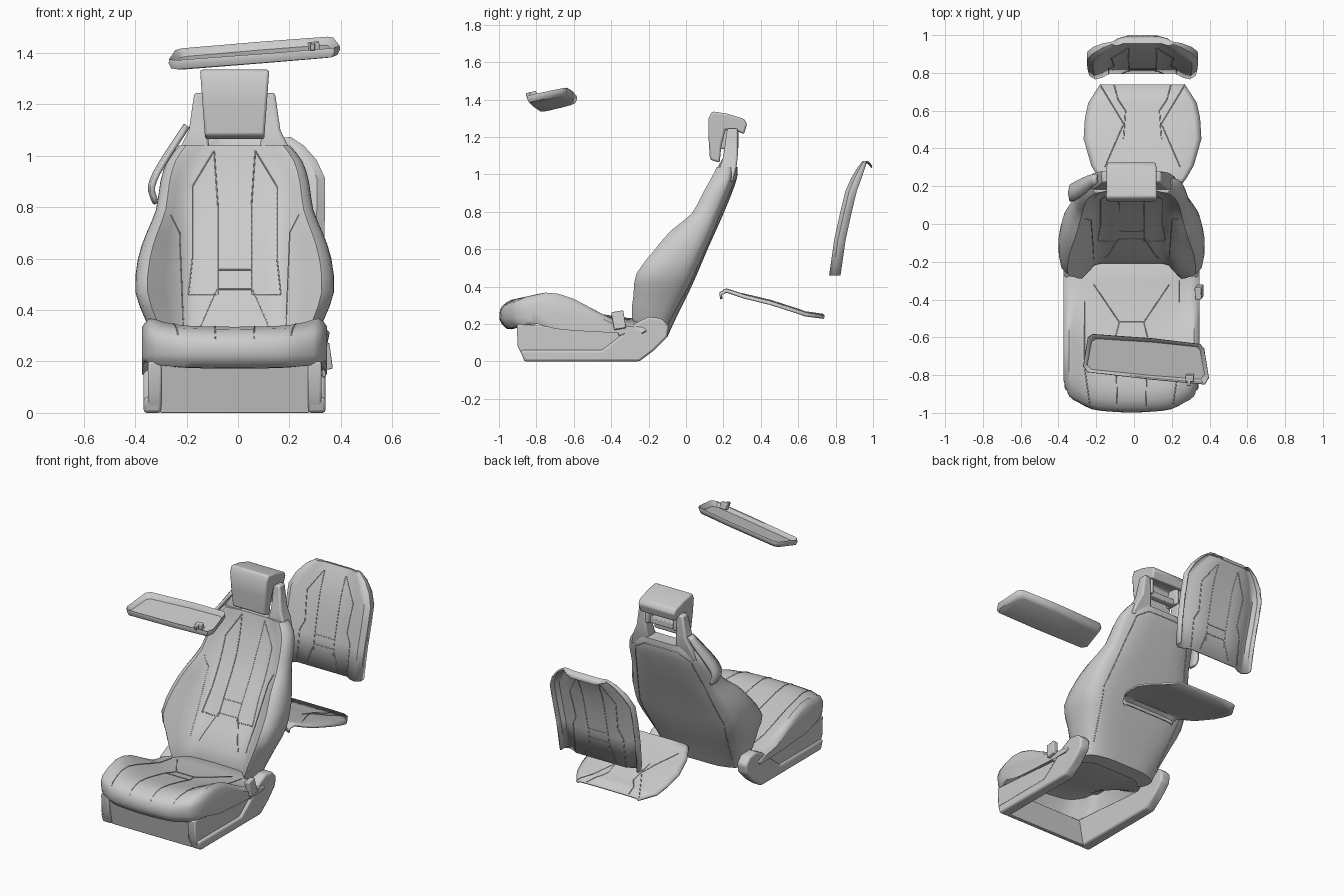
import bpy, bmesh
from math import radians
from mathutils import Vector as V
from mathutils.bvhtree import BVHTree

if "Cube" in bpy.data.objects:
    bpy.data.objects.remove(bpy.data.objects["Cube"])

CX, RX = -0.013, 0.045          # centre lines of the front seat and the rear pads


def spline(pts, n, cyclic=False):
    """Catmull-Rom points through pts, n steps per span."""
    if n == 1:
        return list(pts)
    k, out = len(pts), []
    get = (lambda i: pts[i % k]) if cyclic else (lambda i: pts[max(0, min(k - 1, i))])
    for i in range(k if cyclic else k - 1):
        a, b, c, d = get(i - 1), get(i), get(i + 1), get(i + 2)
        for s in range(n):
            t = s / n
            out.append(0.5 * (2 * b + (c - a) * t + (2 * a - 5 * b + 4 * c - d) * t * t
                              + (3 * b - a - 3 * c + d) * t ** 3))
    return out if cyclic else out + [pts[-1]]


def loft(name, rings, rows=1, around=1, closed=True, solid=0, bevel=0, angle=40):
    """Skin a list of rings; closed rings get end caps, open ones get thickness."""
    rings = [spline([V(p) for p in r], around, closed) for r in rings]
    cols = [spline(list(c), rows) for c in zip(*rings)]
    bm = bmesh.new()
    grid = [[bm.verts.new(p) for p in c] for c in cols]
    n = len(grid)
    for i in range(n if closed else n - 1):
        a, b = grid[i], grid[(i + 1) % n]
        for j in range(len(a) - 1):
            bm.faces.new((a[j], b[j], b[j + 1], a[j + 1]))
    if closed:
        bm.faces.new([c[0] for c in grid])
        bm.faces.new([c[-1] for c in grid])
    bmesh.ops.recalc_face_normals(bm, faces=bm.faces)
    me = bpy.data.meshes.new(name)
    bm.to_mesh(me)
    bm.free()
    ob = bpy.data.objects.new(name, me)
    bpy.context.collection.objects.link(ob)
    if solid:
        m = ob.modifiers.new("thickness", 'SOLIDIFY')
        m.thickness, m.offset = solid, 0
    if bevel:
        m = ob.modifiers.new("bevel", 'BEVEL')
        m.width, m.segments, m.limit_method = bevel, 2, 'ANGLE'
    bpy.ops.object.select_all(action='DESELECT')
    ob.select_set(True)
    bpy.context.view_layer.objects.active = ob
    bpy.ops.object.shade_smooth_by_angle(angle=radians(angle))
    return ob


def extrude_x(name, profile, x0, x1, bevel=0.008):
    return loft(name, [[(x, y, z) for y, z in profile] for x in (x0, x1)], bevel=bevel)


def box(name, c, s, rot=(0, 0, 0), bevel=0.005):
    x, y, z = (v / 2 for v in s)
    ob = loft(name, [[(-x, -y, h), (x, -y, h), (x, y, h), (-x, y, h)] for h in (-z, z)], bevel=bevel)
    ob.location, ob.rotation_euler = c, rot
    return ob


def mirror(half):
    """Full ring from a half section that starts and ends on x = 0."""
    return half + [(-x, y) for x, y in reversed(half[1:-1])]


def seams(name, target, lines, cx, axis, sign):
    """Thin seam cords dropped onto target, mirrored about cx."""
    tree = BVHTree.FromObject(target, bpy.context.evaluated_depsgraph_get())
    cu = bpy.data.curves.new(name, 'CURVE')
    cu.dimensions, cu.bevel_depth, cu.bevel_resolution = '3D', 0.0024, 0
    d = V((0, 0, 0))
    d[axis] = sign
    for line in lines:
        for side in (1, -1):
            flat = [V((cx + side * a, b)) for a, b in line]
            pts = [p.lerp(q, t / 14) for p, q in zip(flat, flat[1:]) for t in range(15)]
            hits = [tree.ray_cast((V((p.x, 0, p.y)) if axis == 1 else V((p.x, p.y, 0))) - 3 * d, d)
                    for p in pts]
            hits = [h[0] - h[1] * (.0016 if h[1].dot(d) > 0 else -.0016) for h in hits if h[0]]
            if len(hits) > 1:
                sp = cu.splines.new('POLY')
                sp.points.add(len(hits) - 1)
                for pt, h in zip(sp.points, hits):
                    pt.co = (*h, 1)
    bpy.context.collection.objects.link(bpy.data.objects.new(name, cu))


# Front backrest: z, half width, centre front y, bolster front y, back y
rings = []
for z, w, yc, yb, bk in [(.13, .26, -.20, -.25, -.10), (.24, .30, -.21, -.29, -.05),
                         (.36, .345, -.16, -.28, .01), (.47, .385, -.085, -.265, .06),
                         (.60, .375, -.01, -.165, .115), (.70, .342, .05, -.08, .16),
                         (.79, .305, .095, .03, .20), (.90, .288, .14, .09, .245),
                         (.98, .262, .165, .135, .272), (1.04, .215, .18, .165, .275)]:
    k, t = min(1, w / .3), bk - yb
    half = [(0, yc), (.12 * k, yc), (.2 * k, yc - .008), (.88 * w, yb), (w, yb + .3 * t),
            (.98 * w, yb + .65 * t), (.88 * w, bk - .03), (.55 * w, bk - .003), (0, bk)]
    rings.append([(CX + x, y, z) for x, y in mirror(half)])
back = loft("backrest", rings, 2, 2)
panel = [[(.08, 1.02), (.065, .8), (.065, .46)], [(.08, 1.02), (.165, .88), (.165, .6), (.18, .46), (.07, .46)],
         [(0, .556), (.065, .556)], [(0, .48), (.065, .48)], [(.07, .48), (.14, .32)]]
seams("backrest_seams", back, panel + [[(.25, .77), (.215, .7), (.2, .33)]], CX, 1, 1)
seams("back_panel_seam", back, [[(0, 1.0), (.12, 1.0), (.2, .95), (.23, .82), (.3, .5), (.25, .2)]], CX, 1, -1)

# Headrest supports, crossbar and pad
for s, tag in ((1, "right"), (-1, "left")):
    loft("headrest_support_" + tag,
         [[(CX + s * a, f, z), (CX + s * b, f, z), (CX + s * b, r, z), (CX + s * a, r, z)]
          for z, a, b, f, r in [(.96, .1, .235, .19, .25), (1.04, .1, .208, .182, .27),
                                (1.10, .105, .178, .2, .277), (1.245, .112, .157, .22, .277)]], bevel=.01)
    box("headrest_side_" + tag, (CX + s * .1, .23, 1.2), (.025, .1, .13), bevel=.008)
box("headrest_crossbar", (CX, .235, 1.15), (.2, .04, .04))
cap = [(.18, 1.062), (.128, 1.08), (.12, 1.2), (.12, 1.3), (.14, 1.337), (.22, 1.325), (.31, 1.297),
       (.327, 1.27), (.31, 1.215), (.265, 1.235), (.21, 1.24), (.19, 1.16)]
loft("headrest", [[(CX + x * (.86 + .55 * (z - 1.07)), y, z) for y, z in cap] for x in (-.134, .134)], bevel=.01)

# Seat belt guide on the left shoulder
loft("belt_guide", [[(x, y - w, z), (x - .008, y, z + .004), (x, y + w, z)] for x, y, z, w in
                    [(-.195, .24, 1.115, .022), (-.235, .22, 1.055, .035), (-.29, .185, .97, .045),
                     (-.325, .165, .905, .045), (-.332, .165, .86, .04), (-.315, .175, .815, .028)]],
     2, closed=False, solid=.02)

# Seat cushion: hollow side profiles blended from the middle to the raised bolsters
mid = [(-.998, .25), (-.975, .305), (-.88, .335), (-.70, .305), (-.45, .25), (-.2, .22),
       (-.2, .195), (-.45, .225), (-.7, .28), (-.89, .295), (-.93, .172), (-.985, .2)]
side = [(-.91, .26), (-.895, .32), (-.75, .368), (-.60, .335), (-.38, .22), (-.2, .19),
        (-.2, .15), (-.40, .195), (-.6, .305), (-.75, .335), (-.85, .195), (-.9, .21)]
edge = [(-.83, .26), (-.81, .30), (-.73, .335), (-.60, .305), (-.40, .205), (-.24, .18),
        (-.24, .15), (-.42, .155), (-.6, .165), (-.7, .175), (-.79, .2), (-.82, .22)]
half = []
for x, t in ((0, 0), (.12, .06), (.21, .2), (.28, .6), (.33, 1)):
    half.append((x, [V(a).lerp(V(b), t) for a, b in zip(mid, side)]))
half.append((.36, [V(p) for p in edge]))
full = [(-x, p) for x, p in reversed(half[1:])] + half
cushion = loft("seat_cushion", [[(CX + x, p.x, p.y) for p in prof] for x, prof in full], 2, 2)
seams("cushion_seams", cushion,
      [[(.075, -.985), (.085, -.6)], [(.22, -.96), (.25, -.75), (.25, -.3)], [(.085, -.6), (.065, -.52), (.2, -.32)],
       [(0, -.6), (.085, -.6)], [(0, -.52), (.065, -.52)]], CX, 2, -1)

# Seat base: side panels, hinge covers with sills, front panel
skirt = [(-.905, .2), (-.9, .08), (-.865, .01), (-.3, .01), (-.2, .15), (-.45, .165), (-.75, .19)]
cover = [(-.865, 0), (-.885, .06), (-.45, .06), (-.36, .13), (-.27, .205), (-.2, .24), (-.13, .23),
         (-.092, .19), (-.1, .13), (-.17, .06), (-.25, 0)]
for s, tag in ((1, "right"), (-1, "left")):
    extrude_x("base_side_" + tag, skirt, CX + s * .285, CX + s * .338)
    extrude_x("hinge_cover_" + tag, cover, CX + s * .285, CX + s * .354, .012)
extrude_x("base_front_panel", [(-.9, .19), (-.86, 0), (-.835, 0), (-.87, .19)], CX - .29, CX + .29, .004)

# Belt buckle
box("belt_buckle", (.345, -.36, .22), (.035, .065, .095), (radians(10), radians(-8), 0))
box("buckle_stalk", (.335, -.35, .165), (.015, .03, .05), (radians(10), 0, 0))

# Rear backrest: thin padded shell
rings = []
for z, w, y in [(.46, .278, .80), (.65, .285, .827), (.80, .29, .86), (.91, .29, .887), (.98, .258, .915),
                (1.035, .21, .94), (1.068, .16, .957), (1.062, .13, .978), (1.04, .09, .993)]:
    k = min(1, max(0, (w - .1) / .18))
    h = [(.99, .026), (1, -.012), (.9, -.03), (.78, -.022), (.64, 0), (.3, 0), (0, 0)]
    h = [(w * a, y + k * b) for a, b in h]
    rings.append([(RX + x, q, z) for x, q in h + [(-a, b) for a, b in reversed(h[:-1])]])
rear = loft("rear_backrest", rings, closed=False, solid=.01)
for tag, sign in (("front", 1), ("back", -1)):
    seams("rear_backrest_seams_" + tag, rear,
          [[(.075, 1.03), (.07, .55)], [(.08, 1.03), (.165, .9), (.15, .72), (.18, .66), (.18, .47)],
           [(0, .66), (.07, .66)], [(0, .6), (.07, .6)], [(.07, .6), (.11, .48)]], RX, 1, sign)

# Rear cushion: thin shell with a rolled front lip
rings = [[(RX + w * a, y, z - b) for a, b in
          [(-1, .012), (-.9, .002), (-.5, 0), (0, 0), (.5, 0), (.9, .002), (1, .012)]]
         for y, w, z in [(.188, .19, .345), (.185, .195, .368), (.215, .21, .385), (.25, .235, .374),
                         (.31, .27, .354), (.45, .31, .32), (.56, .303, .285), (.64, .285, .258),
                         (.738, .222, .245)]]
rear_c = loft("rear_cushion", rings, closed=False, solid=.012)
seams("rear_cushion_seams", rear_c,
      [[(.15, .735), (.13, .66), (.09, .6), (.1, .45)], [(.22, .73), (.1, .53), (.2, .3)]], RX, 2, -1)

# Overhead visor: shallow tilted tray with a clip near its right end
outline = [(-.27, -.755), (-.245, -.60), (-.22, -.582), (.1, -.605), (.35, -.635), (.372, -.66),
           (.397, -.815), (.375, -.85), (.1, -.825), (-.245, -.785)]
c = V((.06, -.71))
rings = []
for sx, sy, h in [(.9, .75, 0), (.97, .92, .006), (1, 1, .028), (.995, .98, .043), (.975, .92, .04), (.93, .8, .015)]:
    ring = [(c.x + (x - c.x) * sx, c.y + (y - c.y) * sy) for x, y in outline]
    rings.append([(x, y, 1.35 + .1 * x + .22 * (y + .8) + h) for x, y in ring])
loft("visor", rings, angle=45)
box("visor_clip", (.295, -.815, 1.422), (.045, .035, .04), (radians(12), radians(-5), 0))
box("visor_clip_pin", (.29, -.84, 1.425), (.02, .03, .025), (radians(12), 0, 0), .003)
